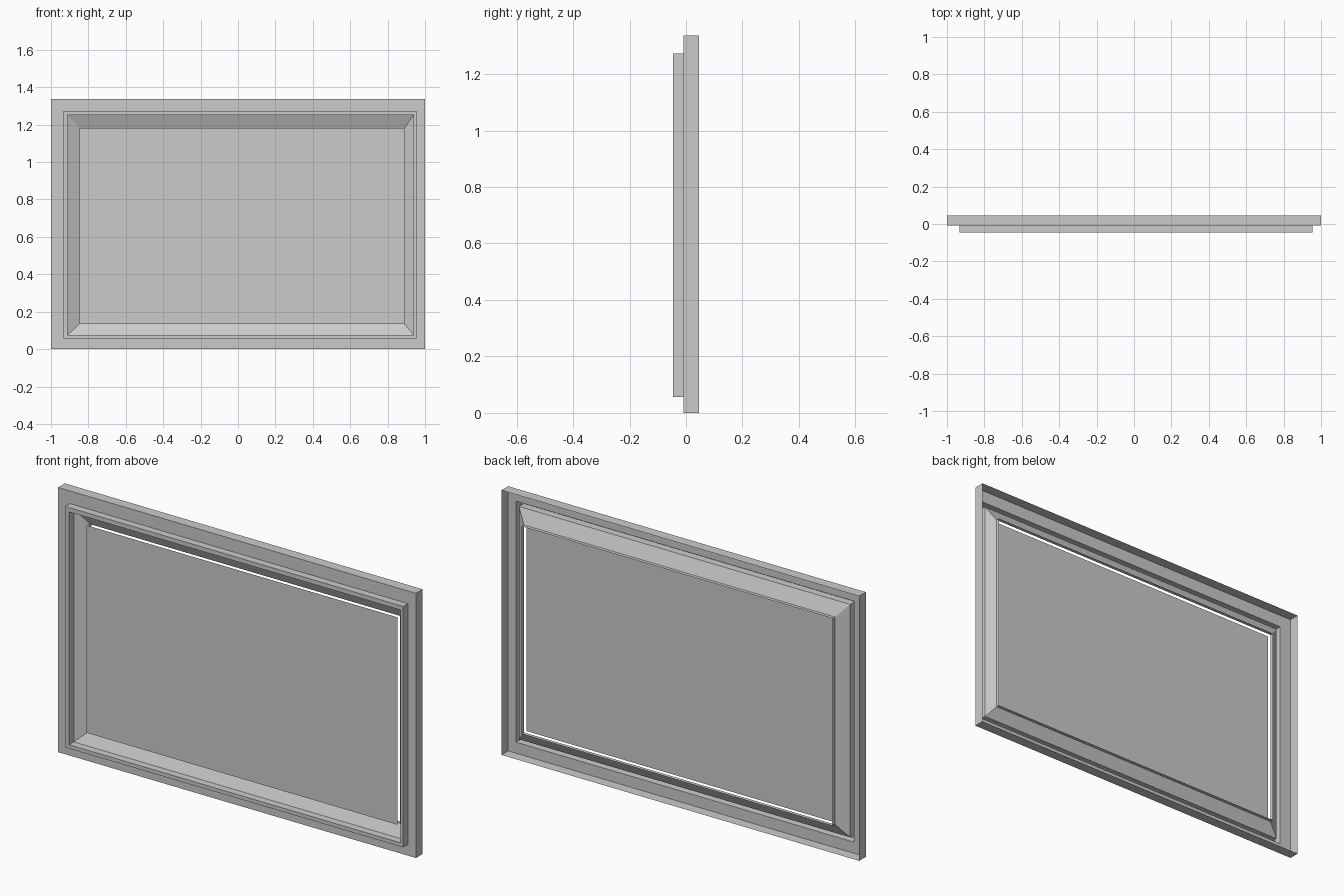
import bpy
import bmesh

cube = bpy.data.objects.get("Cube")
if cube:
    bpy.data.objects.remove(cube, do_unlink=True)

grey = bpy.data.materials.new("plain_grey")
grey.use_nodes = True
COLOUR = (0.6, 0.6, 0.6, 1.0)
grey.diffuse_color = COLOUR
grey.node_tree.nodes["Principled BSDF"].inputs["Base Color"].default_value = COLOUR

# Rectangles in the frame plane: left, right, bottom, top
OUTER = (-1.0, 1.0, 0.0, 1.337)
STEP = (-0.934, 0.955, 0.056, 1.273)
RIM = (-0.912, 0.939, 0.075, 1.251)
OPENING = (-0.848, 0.890, 0.134, 1.182)

# Depth levels, from front to back
FRONT, MIDDLE, PANEL, LIP, LIP_END, BACK = -0.0455, -0.008, 0.003, 0.022, 0.04, 0.0455


def add_loop(bm, rect, y):
    """Four corners, counter-clockwise as seen from the front."""
    x0, x1, z0, z1 = rect
    return [bm.verts.new((x, y, z)) for x, z in ((x0, z0), (x1, z0), (x1, z1), (x0, z1))]


def sheet(name, steps, fill=False):
    """Join successive rectangles with bands; optionally fill the last one."""
    bm = bmesh.new()
    loops = [add_loop(bm, rect, y) for rect, y in steps]
    for a, b in zip(loops, loops[1:]):
        for i in range(4):
            j = (i + 1) % 4
            bm.faces.new((a[i], a[j], b[j], b[i]))
    if fill:
        bm.faces.new(loops[-1])
    mesh = bpy.data.meshes.new(name)
    bm.to_mesh(mesh)
    bm.free()
    mesh.materials.append(grey)
    obj = bpy.data.objects.new(name, mesh)
    bpy.context.collection.objects.link(obj)
    return obj


# Outer surround, open at the back
sheet("outer_frame", [(OUTER, BACK), (OUTER, MIDDLE), (STEP, MIDDLE)])

# Raised hollow rim
sheet("raised_rim", [(STEP, MIDDLE), (STEP, FRONT), (RIM, FRONT), (RIM, MIDDLE)])

# Sloped moulding with its rear lip
sheet("sloped_moulding", [(RIM, MIDDLE), (OPENING, LIP), (OPENING, LIP_END)])

# Flat panel floating just ahead of the lip
sheet("center_panel", [(OPENING, PANEL)], fill=True)
